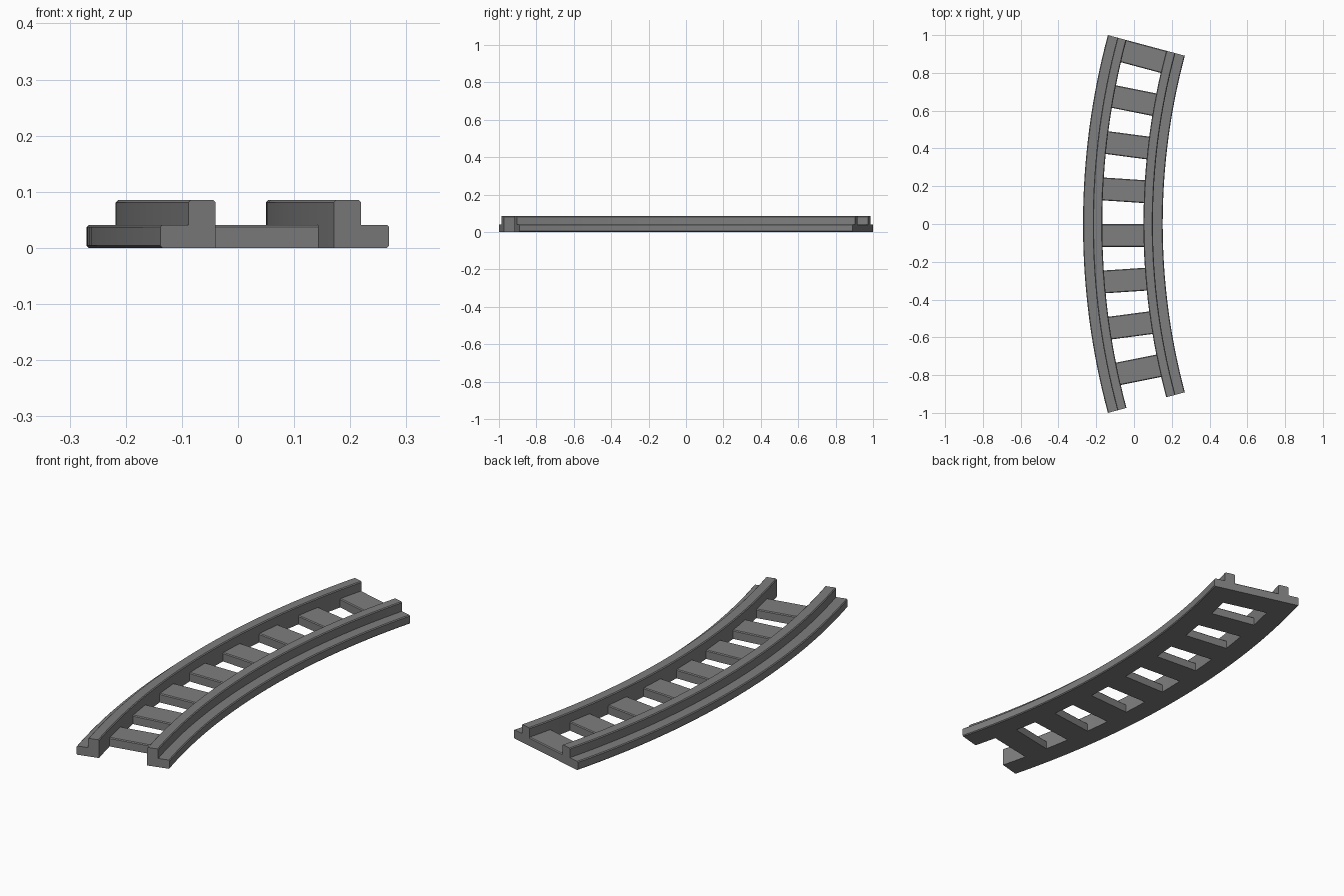
import bpy, bmesh, math
from mathutils import Matrix, Vector

if "Cube" in bpy.data.objects:
    bpy.data.objects.remove(bpy.data.objects["Cube"])

CX = 3.594                     # arc centre lies on +x
HALF = math.radians(15)
BASE_H, RAIL_H = 0.041, 0.085

# Dark grey plastic shared by every part
dark = bpy.data.materials.new("dark_grey")
dark.diffuse_color = (0.105, 0.105, 0.105, 1)
dark.use_nodes = True
dark.node_tree.nodes["Principled BSDF"].inputs["Base Color"].default_value = dark.diffuse_color
dark.diffuse_color = (0.21, 0.21, 0.21, 1)
dark.use_nodes = True
dark.node_tree.nodes["Principled BSDF"].inputs["Base Color"].default_value = dark.diffuse_color


def chamfer(points, corners, c=0.004):
    # Cut the listed corners of a 2D profile
    out = []
    for i, p in enumerate(points):
        p = Vector(p)
        if i not in corners:
            out.append(p)
            continue
        for q in (points[i - 1], points[(i + 1) % len(points)]):
            out.append(p + (Vector(q) - p).normalized() * c)
    return out


def loft(name, bm, rings):
    # Bridge matching rings of points, cap both ends, make the object
    rows = [[bm.verts.new(p) for p in ring] for ring in rings]
    n = len(rows[0])
    for a, b in zip(rows, rows[1:]):
        for i in range(n):
            j = (i + 1) % n
            bm.faces.new((a[i], a[j], b[j], b[i]))
    bm.faces.new(rows[0])
    bm.faces.new(rows[-1])
    bmesh.ops.recalc_face_normals(bm, faces=bm.faces)
    me = bpy.data.meshes.new(name)
    bm.to_mesh(me)
    bm.free()
    me.materials.append(dark)
    ob = bpy.data.objects.new(name, me)
    bpy.context.collection.objects.link(ob)
    bpy.ops.object.select_all(action='DESELECT')
    ob.select_set(True)
    bpy.context.view_layer.objects.active = ob
    bpy.ops.object.shade_smooth_by_angle(angle=math.radians(30))
    return ob


def rail(name, gauge_r, side, width, steps=32):
    # Stepped profile: tall head on the gauge side, low flange outside
    prof = chamfer([(0, 0), (width, 0), (width, BASE_H), (0.05, BASE_H),
                    (0.05, RAIL_H), (0, RAIL_H)], {1, 2, 4, 5})
    rings = []
    for s in range(steps + 1):
        a = -HALF + 2 * HALF * s / steps
        rings.append([(CX - (gauge_r + side * d) * math.cos(a),
                       (gauge_r + side * d) * math.sin(a), z) for d, z in prof])
    loft(name, bmesh.new(), rings)


rail("outer_rail", 3.762, 1, 0.102)
rail("inner_rail", 3.544, -1, 0.102)

# Sleepers: bars with eased top edges laid along radii of the curve
W = 0.121
bar = chamfer([(0, 0), (0, BASE_H), (-W, BASE_H), (-W, 0)], {1, 2})
for k in range(8):
    rings = [[(-r, y, z) for y, z in bar] for r in (3.53, 3.776)]
    turn = Matrix.Translation((CX, 0, 0)) @ Matrix.Rotation(
        k * math.radians(3.75) - HALF, 4, 'Z')
    rings = [[turn @ Vector(p) for p in ring] for ring in rings]
    loft(f"sleeper_{k + 1}", bmesh.new(), rings)
